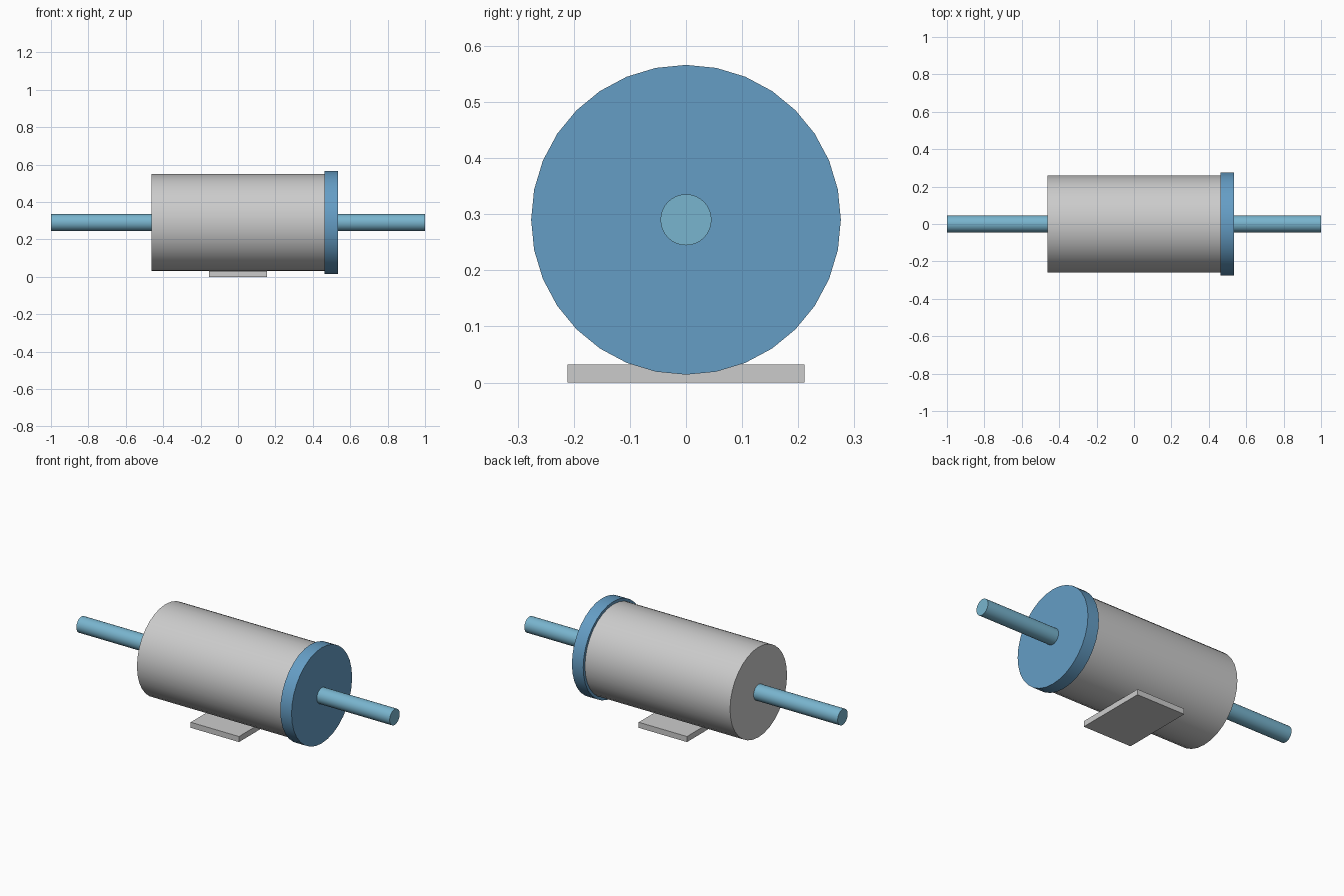
import bpy
from math import radians, pi

if "Cube" in bpy.data.objects:
    bpy.data.objects.remove(bpy.data.objects["Cube"])

AXIS_Z = 0.29


def paint(obj, name, rgb):
    mat = bpy.data.materials.new(name)
    mat.diffuse_color = (*rgb, 1)
    mat.use_nodes = True
    mat.node_tree.nodes["Principled BSDF"].inputs["Base Color"].default_value = mat.diffuse_color
    obj.data.materials.append(mat)


def x_cylinder(name, x0, x1, radius, sides=32):
    """Closed cylinder lying along x on the motor axis."""
    bpy.ops.mesh.primitive_cylinder_add(
        vertices=sides, radius=radius, depth=x1 - x0,
        location=((x0 + x1) / 2, 0, AXIS_Z), rotation=(0, pi / 2, 0))
    obj = bpy.context.object
    obj.name = name
    bpy.ops.object.transform_apply(location=False, rotation=True, scale=True)
    bpy.ops.object.shade_smooth_by_angle(angle=radians(30))
    return obj


# Motor housing
x_cylinder("housing", -0.463, 0.463, 0.26)

# End cap, slightly wider than the housing
cap = x_cylinder("end_cap", 0.463, 0.535, 0.276)
paint(cap, "cap_blue", (0.13, 0.34, 0.56))

# Shaft running through both ends
shaft = x_cylinder("shaft", -1.0, 1.0, 0.0455)
paint(shaft, "shaft_light_blue", (0.19, 0.46, 0.62))

# Mounting plate under the housing
bpy.ops.mesh.primitive_cube_add(size=1, location=(0, 0, 0.016))
plate = bpy.context.object
plate.name = "mounting_plate"
plate.scale = (0.308, 0.422, 0.032)
bpy.ops.object.transform_apply(location=False, rotation=False, scale=True)
